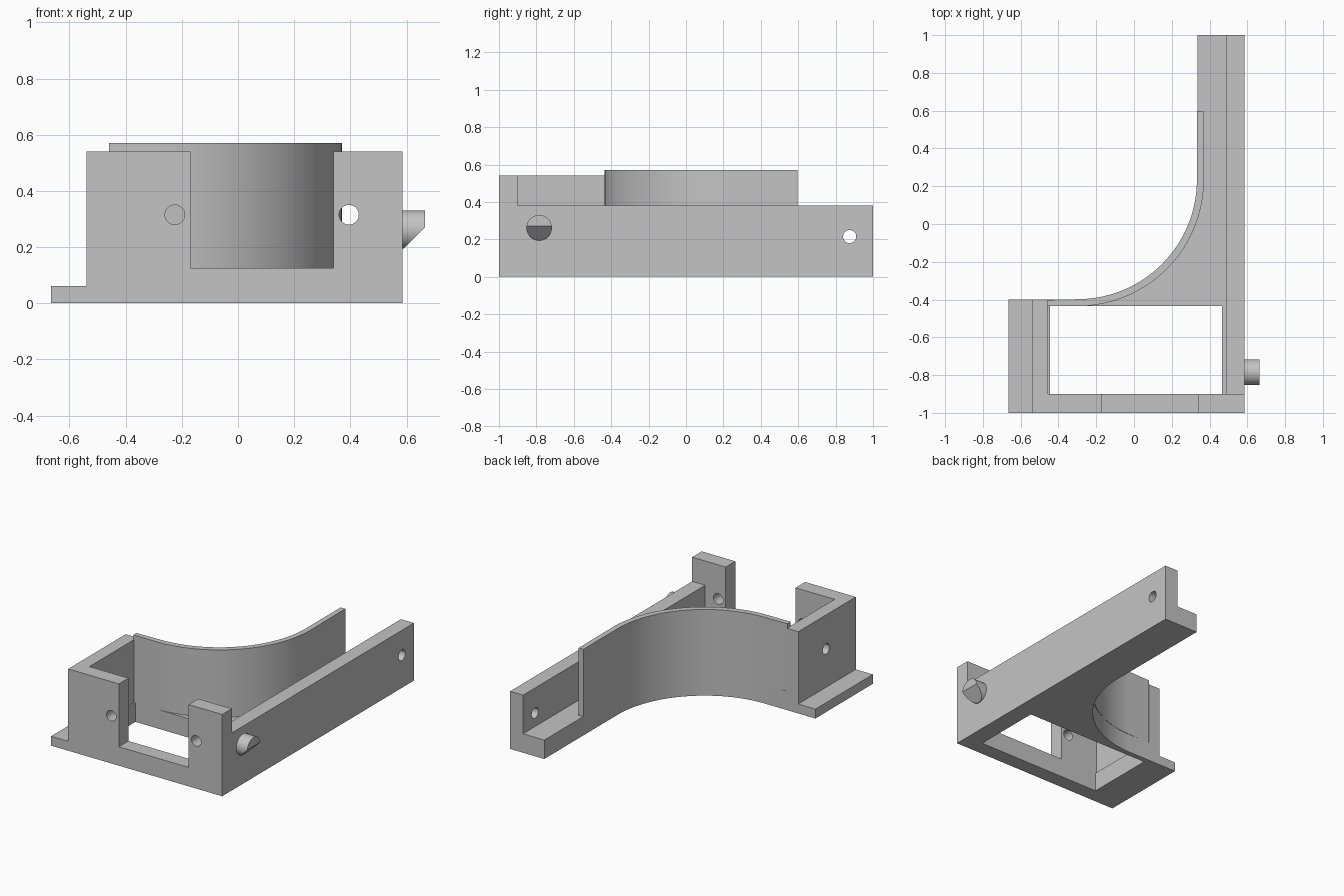
import bpy, bmesh
from math import sin, cos, pi, radians

if "Cube" in bpy.data.objects:
    bpy.data.objects.remove(bpy.data.objects["Cube"], do_unlink=True)

GREY = (0.55, 0.55, 0.55, 1)
grey = bpy.data.materials.new("plain grey")
grey.use_nodes = True
grey.diffuse_color = GREY
grey.node_tree.nodes["Principled BSDF"].inputs["Base Color"].default_value = GREY

PLACE = {
    "x": lambda a, b, d: (d, a, b),
    "y": lambda a, b, d: (a, d, b),
    "z": lambda a, b, d: (a, b, d),
}


def extrude(name, outline, axis, lo, hi, cut=None):
    """Extrude a flat outline along an axis, optionally trimmed by a plane."""
    bm = bmesh.new()
    low = [bm.verts.new(PLACE[axis](a, b, lo)) for a, b in outline]
    high = [bm.verts.new(PLACE[axis](a, b, hi)) for a, b in outline]
    bm.faces.new(low)
    bm.faces.new(high)
    for i in range(len(low)):
        j = (i + 1) % len(low)
        bm.faces.new((low[i], low[j], high[j], high[i]))
    if cut:
        geom = bm.verts[:] + bm.edges[:] + bm.faces[:]
        res = bmesh.ops.bisect_plane(bm, geom=geom, plane_co=cut[0],
                                     plane_no=cut[1], clear_outer=True)
        rim = [g for g in res["geom_cut"] if isinstance(g, bmesh.types.BMEdge)]
        bmesh.ops.contextual_create(bm, geom=rim)
    bmesh.ops.recalc_face_normals(bm, faces=bm.faces[:])
    mesh = bpy.data.meshes.new(name)
    bm.to_mesh(mesh)
    bm.free()
    mesh.materials.append(grey)
    ob = bpy.data.objects.new(name, mesh)
    bpy.context.collection.objects.link(ob)
    return ob


def rect(a0, a1, b0, b1):
    return [(a0, b0), (a1, b0), (a1, b1), (a0, b1)]


def circle(a, b, r, n=40):
    return [(a + r * cos(2 * pi * i / n), b + r * sin(2 * pi * i / n)) for i in range(n)]


def arc(r, n=48):
    """Quarter turn from the left end of the bend to its right side."""
    return [(-0.30 + r * sin(pi / 2 * i / n), 0.235 - r * cos(pi / 2 * i / n))
            for i in range(n + 1)]


def activate(ob):
    bpy.ops.object.select_all(action="DESELECT")
    ob.select_set(True)
    bpy.context.view_layer.objects.active = ob


def drill(ob, axis, a, b, lo, hi):
    """Cut a round screw hole through a wall."""
    cutter = extrude("hole_cutter", circle(a, b, 0.035), axis, lo, hi)
    cutter.hide_render = True
    mod = ob.modifiers.new("hole", "BOOLEAN")
    mod.operation = "DIFFERENCE"
    mod.solver = "EXACT"
    mod.object = cutter
    activate(ob)
    bpy.ops.object.modifier_apply(modifier=mod.name)
    bpy.data.objects.remove(cutter, do_unlink=True)


FLOOR = 0.125
TOP = 0.54

# Front wall with its wide notch and the end of the side flange
front_wall = extrude("front_wall", [
    (-0.665, 0), (0.585, 0), (0.585, TOP), (0.34, TOP), (0.34, FLOOR),
    (-0.17, FLOOR), (-0.17, TOP), (-0.54, TOP), (-0.54, 0.062), (-0.665, 0.062),
], "y", -1, -0.9)
for x in (-0.225, 0.395):
    drill(front_wall, "y", x, 0.315, -1.1, -0.8)

# Side wall with mounting flange and a narrow inner sill
flanged_wall = extrude("flanged_wall", [
    (-0.665, 0), (-0.445, 0), (-0.445, FLOOR), (-0.455, FLOOR),
    (-0.455, TOP), (-0.54, TOP), (-0.54, 0.062), (-0.665, 0.062),
], "y", -0.9, -0.4)
drill(flanged_wall, "x", -0.69, 0.315, -0.6, -0.4)

# Long low wall
long_wall = extrude("long_wall", rect(-0.9, 1, 0, 0.38), "x", 0.49, 0.585)
drill(long_wall, "x", 0.875, 0.215, 0.4, 0.7)

# Floor plate with curved edge, bordering the open window
floor_plate = extrude("floor_plate", [
    (0.335, 1), (0.49, 1), (0.49, -0.9), (0.465, -0.9), (0.465, -0.435),
    (-0.445, -0.435), (-0.445, -0.4),
] + arc(0.635), "z", 0, FLOOR)

# Tall thin curved screen
curved_screen = extrude("curved_screen",
    [(-0.46, -0.402)] + arc(0.637 - 0.004) + [(0.333, 0.595), (0.367, 0.595)]
    + arc(0.67)[::-1] + [(-0.46, -0.435)], "z", FLOOR, 0.57)

# Latch peg with a slanted underside
latch_peg = extrude("latch_peg", circle(-0.785, 0.262, 0.068, 48), "x", 0.57, 0.665,
                    cut=((0.665, 0, 0.27), (1, 0, -1)))

for ob in (front_wall, flanged_wall, long_wall, floor_plate, curved_screen, latch_peg):
    activate(ob)
    bpy.ops.object.shade_smooth_by_angle(angle=radians(30))
